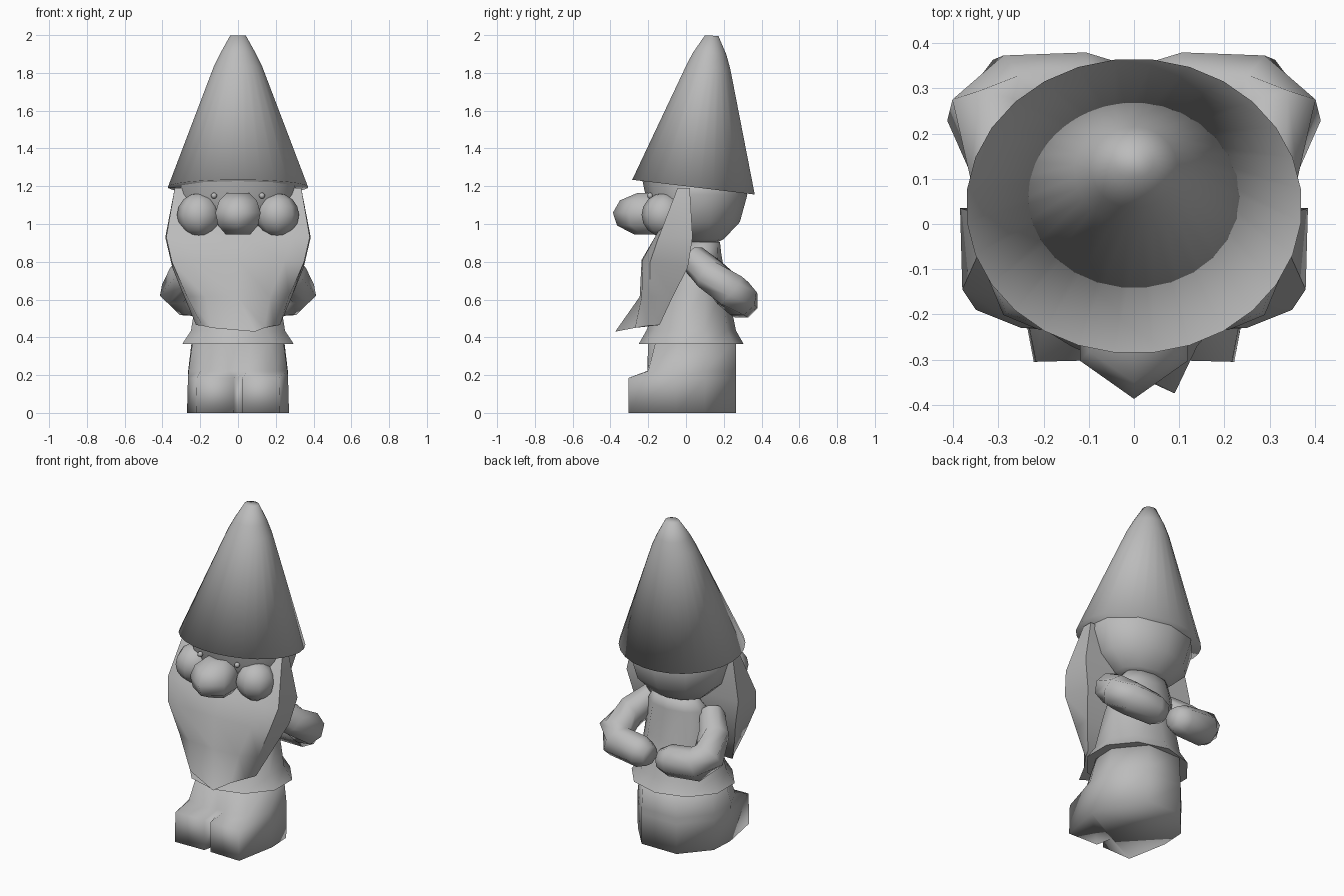
import bpy, bmesh, math
from mathutils import Vector

cube = bpy.data.objects.get("Cube")
if cube:
    bpy.data.objects.remove(cube, do_unlink=True)

stone = bpy.data.materials.new("stone_grey")
stone.use_nodes = True
GREY = (0.5, 0.5, 0.5, 1)
stone.diffuse_color = GREY
stone.node_tree.nodes["Principled BSDF"].inputs["Base Color"].default_value = GREY


def finish(name, bm, angle):
    """Turn a bmesh into a smooth-shaded, coloured object."""
    bmesh.ops.recalc_face_normals(bm, faces=bm.faces)
    mesh = bpy.data.meshes.new(name)
    bm.to_mesh(mesh)
    bm.free()
    mesh.materials.append(stone)
    ob = bpy.data.objects.new(name, mesh)
    bpy.context.collection.objects.link(ob)
    bpy.ops.object.select_all(action='DESELECT')
    ob.select_set(True)
    bpy.context.view_layer.objects.active = ob
    bpy.ops.object.shade_smooth_by_angle(angle=math.radians(angle))


def loft(name, rings, angle=80):
    """Skin a stack of equal-length rings and cap both ends."""
    bm = bmesh.new()
    rows = [[bm.verts.new(p) for p in ring] for ring in rings]
    n = len(rows[0])
    for a, b in zip(rows, rows[1:]):
        for i in range(n):
            j = (i + 1) % n
            bm.faces.new((a[i], a[j], b[j], b[i]))
    bm.faces.new(rows[0])
    bm.faces.new(rows[-1])
    finish(name, bm, angle)


def oval(z, rx, front, back, sides, tilt=0.0):
    """Horizontal oval between two depths, optionally sloping to the back."""
    cy, ry = (front + back) / 2, (back - front) / 2
    ring = []
    for i in range(sides):
        a = math.tau * (i + 0.5) / sides
        dy = ry * math.sin(a)
        ring.append((rx * math.cos(a), cy + dy, z - tilt * dy))
    return ring


def band(centre, *half):
    """Mirror a half outline about its centre point."""
    return [(-x, y, z) for x, y, z in reversed(half)] + [centre] + list(half)


def ball(name, centre, radius, segments, rings):
    bm = bmesh.new()
    bmesh.ops.create_uvsphere(bm, u_segments=segments, v_segments=rings, radius=radius)
    bmesh.ops.translate(bm, verts=bm.verts, vec=centre)
    finish(name, bm, 80)


# Hat: tilted cone with a rounded tip
loft("hat", [oval(z, rx, f, b, 28, t) for z, rx, f, b, t in (
    (1.195, 0.372, -0.287, 0.366, 0.12),
    (1.83, 0.13, 0.0, 0.235, 0.07),
    (1.90, 0.096, 0.035, 0.215, 0.06),
    (1.997, 0.042, 0.1, 0.172, 0.05))], 150)

# Head
loft("head", [oval(z, rx, f, b, 10) for z, rx, f, b in (
    (0.905, 0.13, 0.0, 0.17),
    (0.92, 0.18, -0.06, 0.2),
    (1.01, 0.28, -0.17, 0.285),
    (1.155, 0.325, -0.215, 0.325),
    (1.25, 0.31, -0.235, 0.29))])

# Nose: chunky six-sided bulb
loft("nose", [oval(z, rx, f, b, 6) for z, rx, f, b in (
    (0.945, 0.075, -0.275, -0.12),
    (0.992, 0.122, -0.365, -0.08),
    (1.06, 0.138, -0.387, -0.05),
    (1.125, 0.115, -0.35, -0.08),
    (1.163, 0.07, -0.26, -0.14))])

# Cheeks and eyes
for side, x in (("left", 1), ("right", -1)):
    ball(side + "_cheek", (0.208 * x, -0.12, 1.048), 0.115, 8, 8)
    ball(side + "_eye", (0.127 * x, -0.19, 1.15), 0.016, 8, 6)

# Beard: bands of centre, mid, side and back points, with the tip swept aside
loft("beard", [
    band((0, -0.1, 1.0), (0.2, -0.1, 1.04), (0.335, -0.045, 1.19), (0.335, 0.02, 1.19)),
    band((0, -0.155, 0.93), (0.29, -0.165, 0.93), (0.38, -0.145, 0.93), (0.385, 0.035, 0.93)),
    band((0, -0.235, 0.81), (0.25, -0.23, 0.81), (0.35, -0.19, 0.8), (0.348, 0.01, 0.77)),
    band((0, -0.245, 0.615), (0.17, -0.235, 0.615), (0.27, -0.19, 0.615), (0.285, -0.07, 0.615)),
    band((0.09, -0.375, 0.43), (0.14, -0.27, 0.45), (0.19, -0.2, 0.462), (0.222, -0.14, 0.465)),
], 60)

# Tunic with flared hem
loft("tunic", [oval(z, rx, f, b, 10) for z, rx, f, b in (
    (0.365, 0.27, -0.21, 0.27),
    (0.365, 0.31, -0.25, 0.305),
    (0.435, 0.262, -0.21, 0.265),
    (0.65, 0.225, -0.13, 0.22),
    (0.84, 0.19, -0.03, 0.187),
    (0.905, 0.15, 0.02, 0.18))], 100)

# Trousers and boots: one body whose lower front splits into two toes
loft("trousers", [
    [(x, y, z) for x, y, z in band((0, notch, z), *[(x, y, z) for x, y in half])]
    for z, notch, half in (
        (0.0, -0.2, ((0.022, -0.3), (0.222, -0.305), (0.27, -0.05), (0.262, 0.1), (0.12, 0.265))),
        (0.185, -0.22, ((0.022, -0.3), (0.217, -0.305), (0.265, -0.06), (0.265, 0.1), (0.12, 0.265))),
        (0.222, -0.2, ((0.05, -0.205), (0.2, -0.2), (0.262, -0.07), (0.264, 0.1), (0.12, 0.265))),
        (0.38, -0.2, ((0.07, -0.2), (0.17, -0.16), (0.24, -0.04), (0.245, 0.1), (0.11, 0.265))))
], 100)


# Arms: shoulder to elbow to hand, held behind the back
def arm(name, side):
    joints = [((0.2, 0.035, 0.82), 0.075), ((0.28, 0.125, 0.735), 0.09),
              ((0.318, 0.23, 0.65), 0.1), ((0.265, 0.283, 0.605), 0.1),
              ((0.1, 0.295, 0.59), 0.092), ((0.035, 0.305, 0.585), 0.06)]
    pts = [Vector(p) for p, r in joints]
    rings = []
    for i, (p, r) in enumerate(joints):
        before, after = pts[max(i - 1, 0)], pts[min(i + 1, len(pts) - 1)]
        steps = [d.normalized() for d in (pts[i] - before, after - pts[i]) if d.length > 0]
        along = sum(steps, Vector()).normalized()
        up = (Vector((0, 0, 1)) - along * along.z).normalized()
        out = along.cross(up)
        ring = []
        for k in range(8):
            a = math.tau * (k + 0.5) / 8
            q = pts[i] + r * (math.cos(a) * out + math.sin(a) * up)
            ring.append((side * q.x, q.y, q.z))
        rings.append(ring)
    loft(name, rings)


for label, s in (("left", 1), ("right", -1)):
    arm(label + "_arm", s)
